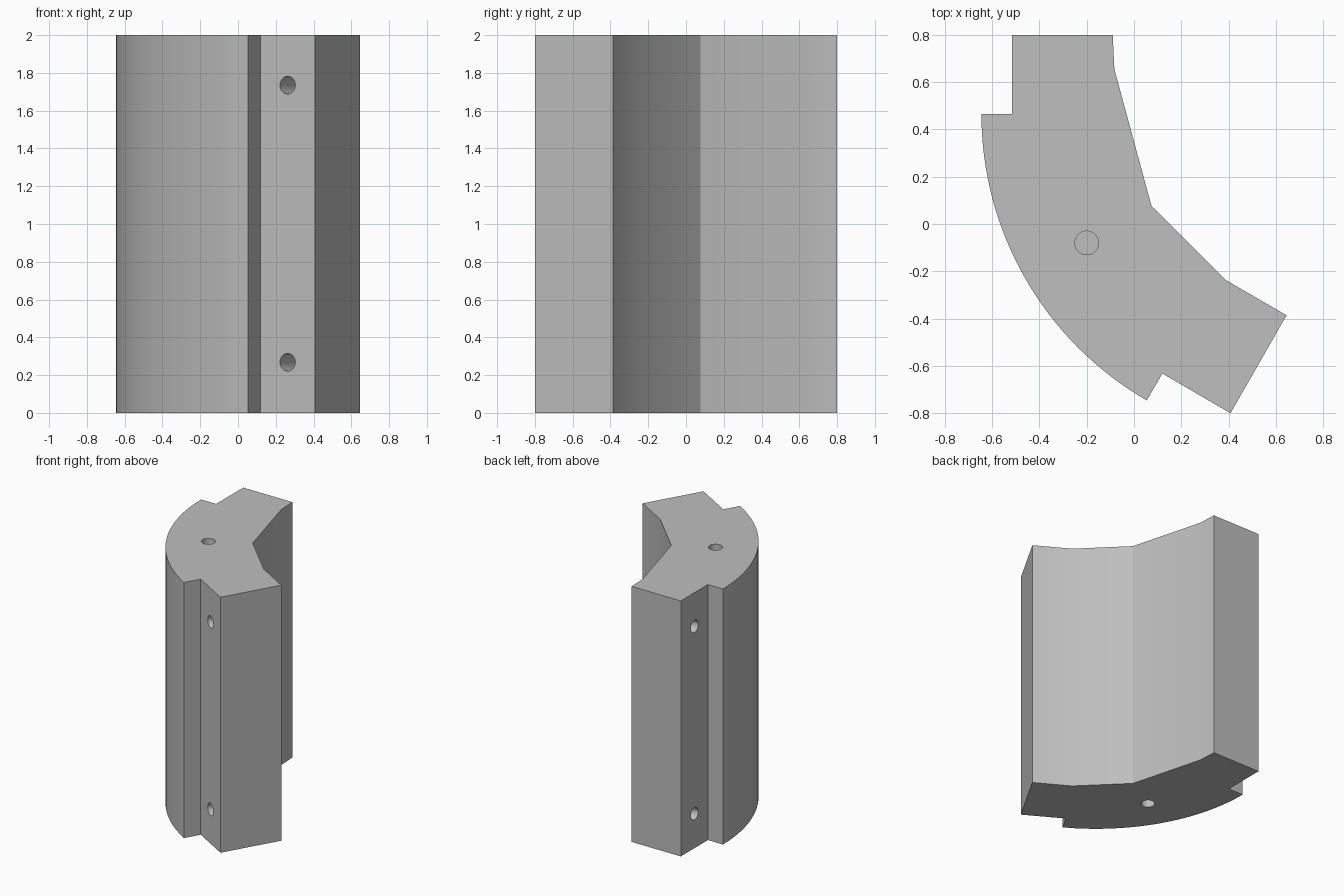
import bpy, bmesh, math
from mathutils import Vector

cube = bpy.data.objects.get("Cube")
if cube:
    bpy.data.objects.remove(cube, do_unlink=True)

HEIGHT = 2.0
ARC_CENTRE, ARC_RADIUS, ARC_STEPS = Vector((0.753, 0.465)), 1.398, 32

grey = bpy.data.materials.new("plain grey")
grey.use_nodes = True
colour = (0.52, 0.52, 0.52, 1)
grey.diffuse_color = colour
grey.node_tree.nodes["Principled BSDF"].inputs["Base Color"].default_value = colour


def make_object(name, bm):
    bmesh.ops.recalc_face_normals(bm, faces=bm.faces)
    mesh = bpy.data.meshes.new(name)
    bm.to_mesh(mesh)
    bm.free()
    mesh.materials.append(grey)
    obj = bpy.data.objects.new(name, mesh)
    bpy.context.collection.objects.link(obj)
    return obj


def drill(target, name, point, direction, radius, depth):
    """Cut a blind round hole from a surface point inwards."""
    direction = Vector(direction).normalized()
    bm = bmesh.new()
    bmesh.ops.create_cone(bm, cap_ends=True, segments=32, radius1=radius,
                          radius2=radius, depth=depth * 2)
    cutter = make_object(name, bm)
    cutter.rotation_euler = direction.to_track_quat("Z", "Y").to_euler()
    cutter.location = point
    cutter.hide_render = True
    cutter.hide_set(True)
    mod = target.modifiers.new(name, "BOOLEAN")
    mod.operation = "DIFFERENCE"
    mod.solver = "EXACT"
    mod.object = cutter
    return cutter


# Bent cross-section: inner facets, end arm and notch, then the outer arc
profile = [(-0.515, 0.465), (-0.515, 0.8), (-0.09, 0.8), (-0.083, 0.655),
           (0.074, 0.076), (0.39, -0.238), (0.645, -0.386), (0.408, -0.8),
           (0.12, -0.632)]
for i in range(ARC_STEPS + 1):
    a = math.radians(240 - 60 * i / ARC_STEPS)
    profile.append(ARC_CENTRE + ARC_RADIUS * Vector((math.cos(a), math.sin(a))))

bm = bmesh.new()
base = bm.faces.new([bm.verts.new((p[0], p[1], 0)) for p in profile])
extruded = bmesh.ops.extrude_face_region(bm, geom=[base], use_keep_orig=True)
top = [v for v in extruded["geom"] if isinstance(v, bmesh.types.BMVert)]
bmesh.ops.translate(bm, verts=top, vec=(0, 0, HEIGHT))
block = make_object("corner_block", bm)

# Pin holes in both ends, screw holes in both notched arms
cutters = []
for label, z, direction in (("top", HEIGHT, (0, 0, -1)), ("bottom", 0, (0, 0, 1))):
    cutters.append(drill(block, label + "_pin_hole_cutter", (-0.2, -0.08, z),
                         direction, 0.05, 0.25))
for label, z in (("upper", 1.735), ("lower", 0.268)):
    cutters.append(drill(block, label + "_front_hole_cutter", (0.263, -0.715, z),
                         (0.5, math.sqrt(0.75), 0), 0.047, 0.25))
    cutters.append(drill(block, label + "_side_hole_cutter", (-0.515, 0.63, z),
                         (1, 0, 0), 0.047, 0.25))

# Apply the cuts, then remove the cutters
bpy.ops.object.select_all(action="DESELECT")
bpy.context.view_layer.objects.active = block
block.select_set(True)
for mod in list(block.modifiers):
    bpy.ops.object.modifier_apply(modifier=mod.name)
for cutter in cutters:
    bpy.data.objects.remove(cutter, do_unlink=True)

bpy.ops.object.shade_smooth_by_angle(angle=math.radians(20))
